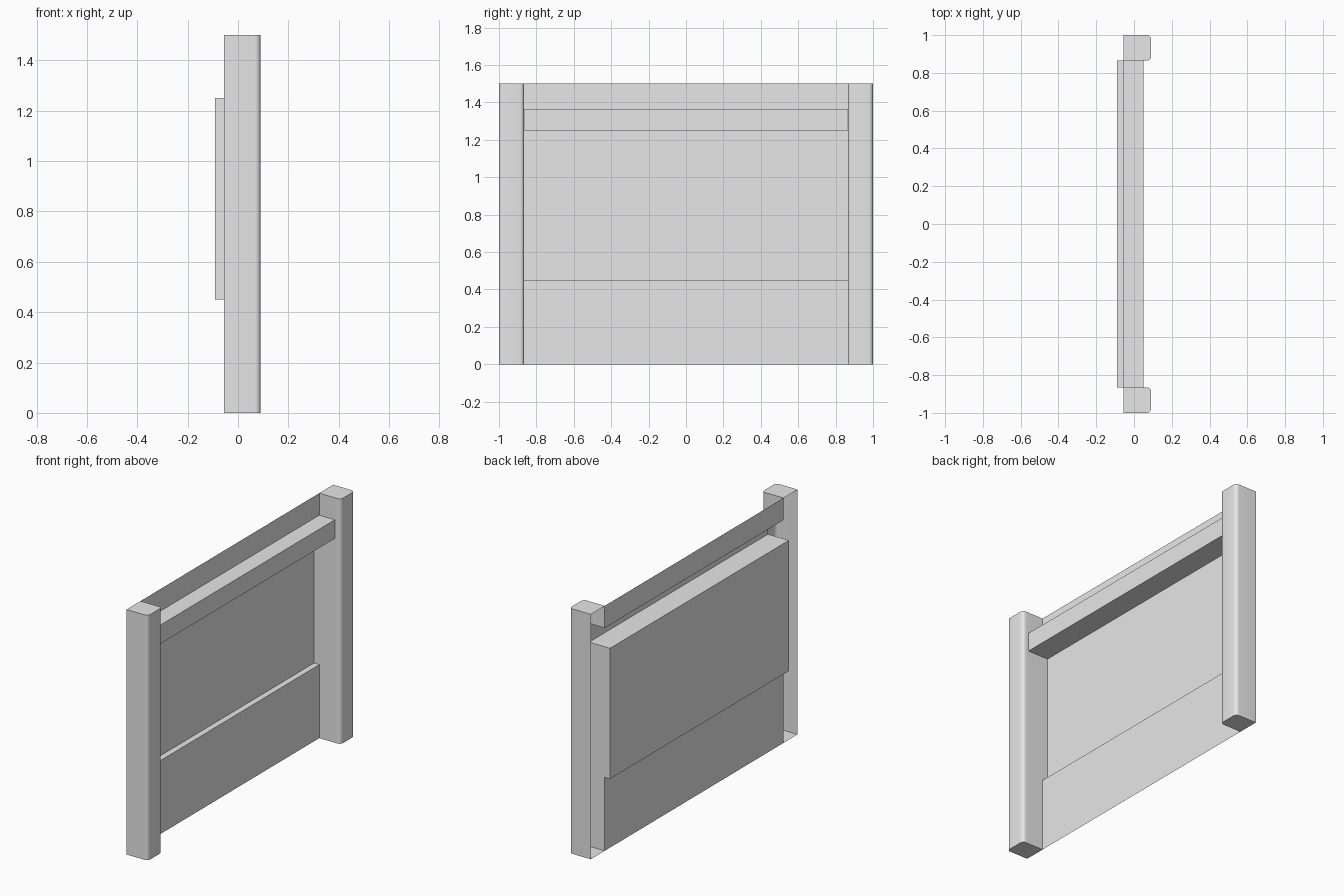
import bpy
import math

cube = bpy.data.objects.get("Cube")
if cube:
    bpy.data.objects.remove(cube, do_unlink=True)

# Shared measurements
BACK, RECESS, RAIL, FRONT = -0.055, -0.091, 0.05, 0.09
INNER, OUTER, HEIGHT = 0.865, 1.0, 1.5
PANEL_LOW, PANEL_TOP, RAIL_TOP = 0.45, 1.25, 1.365
RADIUS, STEPS = 0.022, 5

grey = bpy.data.materials.new("light_grey")
grey.use_nodes = True
colour = (0.8, 0.8, 0.8, 1)
grey.diffuse_color = colour
for node in grey.node_tree.nodes:
    if node.type == "BSDF_PRINCIPLED":
        node.inputs["Base Color"].default_value = colour


def build(name, verts, faces, mirrored=False):
    mesh = bpy.data.meshes.new(name)
    mesh.from_pydata(verts, [], faces)
    mesh.materials.append(grey)
    obj = bpy.data.objects.new(name, mesh)
    bpy.context.collection.objects.link(obj)
    if mirrored:
        mod = obj.modifiers.new("mirror", "MIRROR")
        mod.use_axis = (False, True, False)
        mod.use_mirror_merge = False
    bpy.ops.object.select_all(action="DESELECT")
    obj.select_set(True)
    bpy.context.view_layer.objects.active = obj
    bpy.ops.object.shade_smooth_by_angle(angle=math.radians(30))
    return obj


# Wall sheet: one stepped profile (x, z) swept between the posts
profile = [(BACK, 0), (BACK, PANEL_LOW), (RECESS, PANEL_LOW),
           (RECESS, PANEL_TOP), (RAIL, PANEL_TOP), (RAIL, RAIL_TOP),
           (BACK, RAIL_TOP), (BACK, HEIGHT)]
verts = [(x, y, z) for x, z in profile for y in (-INNER, INNER)]
faces = [(2 * i, 2 * i + 1, 2 * i + 3, 2 * i + 2) for i in range(len(profile) - 1)]
build("wall_panel_and_rail", verts, faces)

# Side cheeks of the recessed panel
build("recess_cheeks",
      [(RECESS, INNER, PANEL_LOW), (BACK, INNER, PANEL_LOW),
       (BACK, INNER, PANEL_TOP), (RECESS, INNER, PANEL_TOP)],
      [(0, 1, 2, 3)], mirrored=True)


# Posts: open-backed outline with rounded front edges
def corner(cx, cy, start):
    angles = [math.radians(start + 90 * i / STEPS) for i in range(STEPS + 1)]
    return [(cx + RADIUS * math.cos(a), cy + RADIUS * math.sin(a)) for a in angles]


outline = ([(BACK, -OUTER)]
           + corner(FRONT - RADIUS, -OUTER + RADIUS, -90)
           + corner(FRONT - RADIUS, -INNER - RADIUS, 0)
           + [(RAIL, -INNER), (BACK, -INNER)])
levels = [0, PANEL_TOP, RAIL_TOP, HEIGHT]
n = len(outline)
verts = [(x, y, z) for z in levels for x, y in outline]
faces = []
for k in range(len(levels) - 1):
    for i in range(n - 1):
        # the inner wall is open where the hollow rail meets it
        if not (k == 1 and i == n - 2):
            a = k * n + i
            faces.append((a, a + 1, a + 1 + n, a + n))
top = (len(levels) - 1) * n
faces.append(tuple(range(top, top + n)))
faces.append(tuple(reversed(range(n))))
build("side_posts", verts, faces, mirrored=True)
